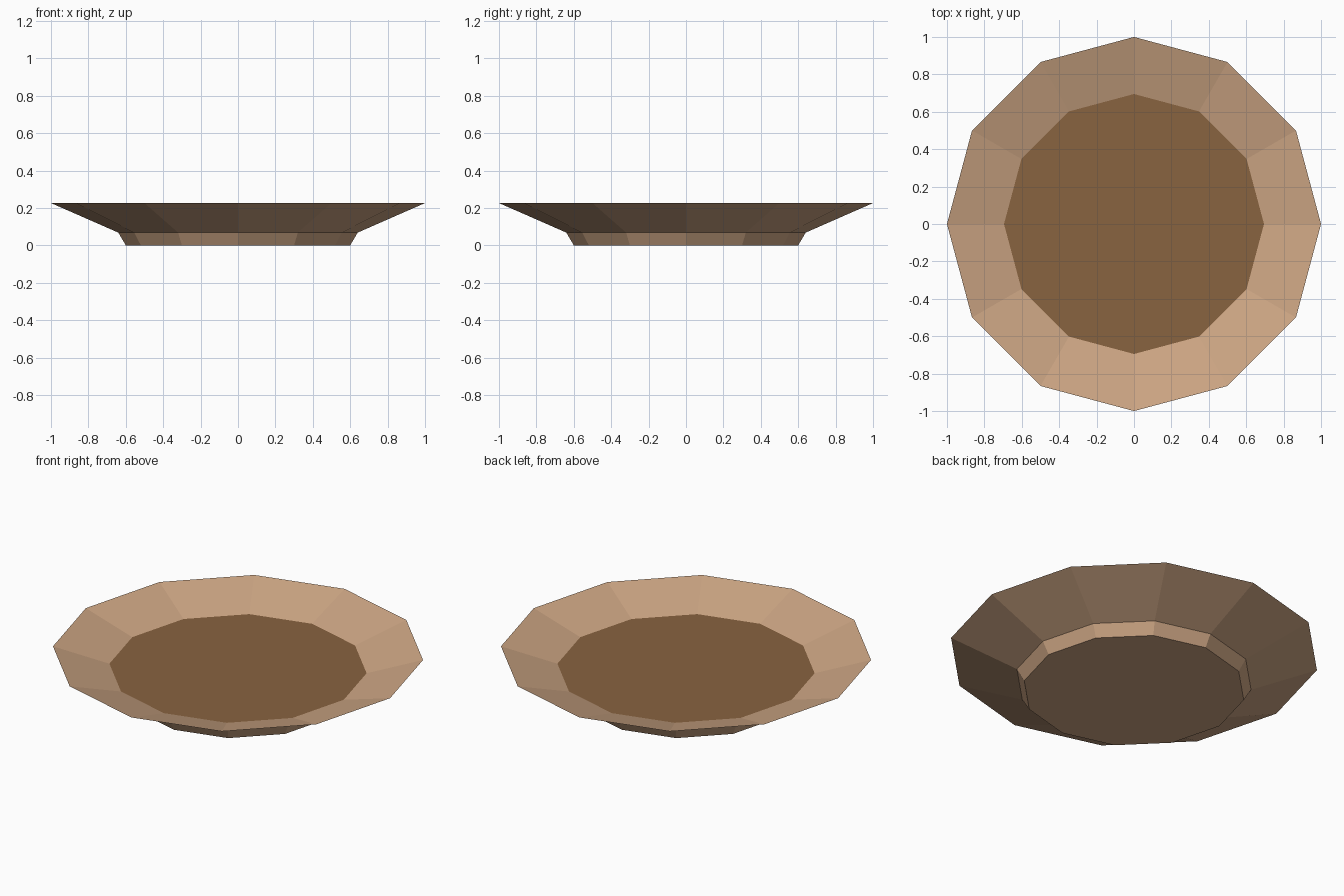
import bpy, bmesh
from math import cos, sin, tau

if "Cube" in bpy.data.objects:
    bpy.data.objects.remove(bpy.data.objects["Cube"])

SIDES = 12


def material(name, rgb):
    m = bpy.data.materials.new(name)
    m.diffuse_color = (*rgb, 1)
    m.use_nodes = True
    m.node_tree.nodes["Principled BSDF"].inputs["Base Color"].default_value = m.diffuse_color
    return m


tan = material("tan clay", (0.61, 0.38, 0.23))
brown = material("brown filling", (0.25, 0.126, 0.051))


def lathe(name, profile, mats, cap_mats):
    """Spin a (radius, z) profile into a faceted solid, capping both ends."""
    bm = bmesh.new()
    rings = [[bm.verts.new((r * cos(tau * i / SIDES), r * sin(tau * i / SIDES), z))
              for i in range(SIDES)] for r, z in profile]
    for low, high in zip(rings, rings[1:]):
        for i in range(SIDES):
            j = (i + 1) % SIDES
            bm.faces.new((low[i], low[j], high[j], high[i]))
    bm.faces.new(rings[0][::-1]).material_index = cap_mats[0]
    bm.faces.new(rings[-1]).material_index = cap_mats[1]
    me = bpy.data.meshes.new(name)
    bm.to_mesh(me)
    bm.free()
    for m in mats:
        me.materials.append(m)
    ob = bpy.data.objects.new(name, me)
    bpy.context.collection.objects.link(ob)
    return ob


# Dish: foot, flared outside, sharp rim, sloping inside, brown contents as the inner cap
lathe("dish", [(0.60, 0), (0.64, 0.068), (1.0, 0.226), (0.695, 0.135)],
      [tan, brown], (0, 1))
